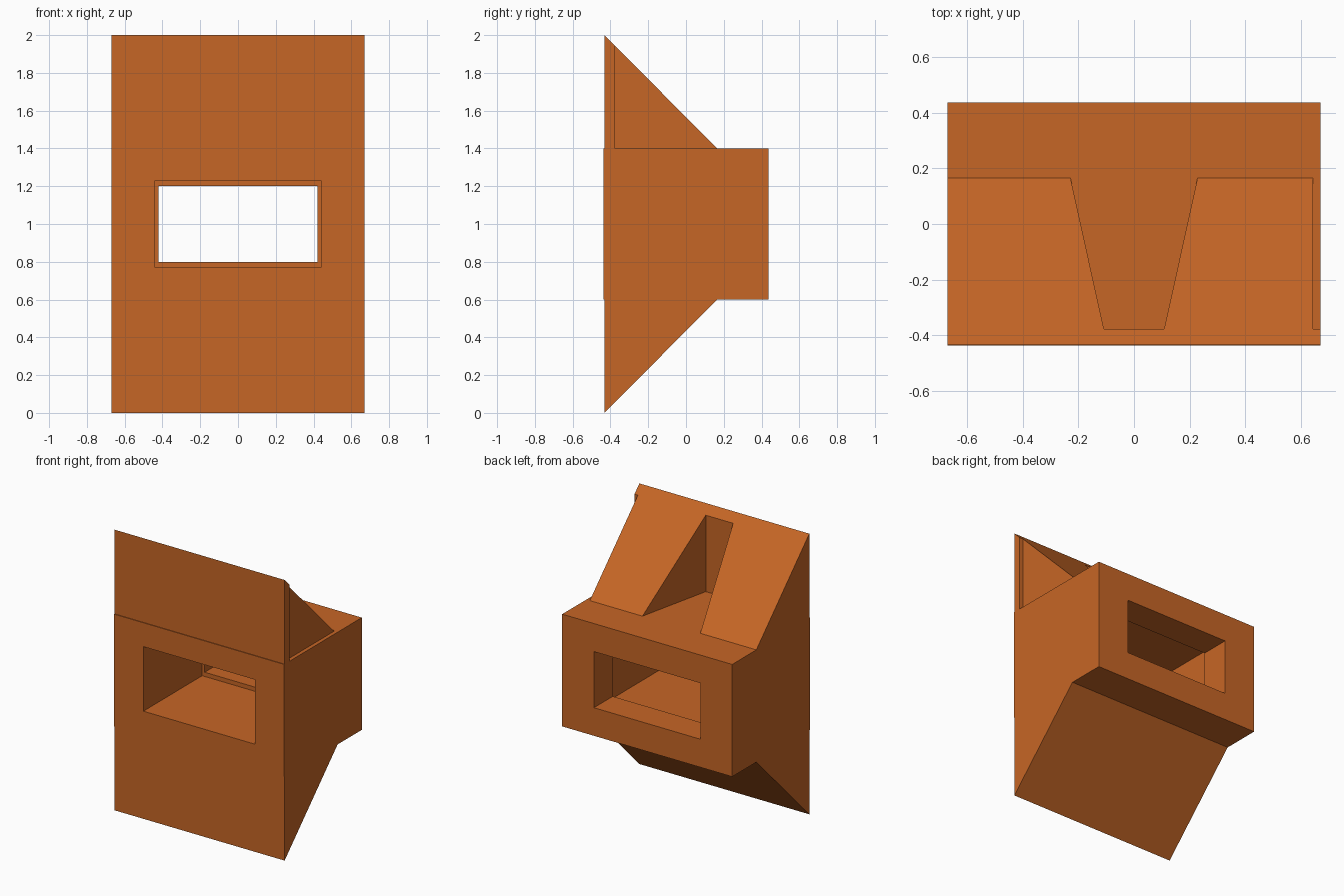
import bpy, bmesh
from mathutils import Vector

if "Cube" in bpy.data.objects:
    bpy.data.objects.remove(bpy.data.objects["Cube"])

orange = bpy.data.materials.new("burnt_orange")
orange.diffuse_color = (0.565, 0.133, 0.019, 1)
orange.use_nodes = True
orange.node_tree.nodes["Principled BSDF"].inputs["Base Color"].default_value = orange.diffuse_color

W = 0.67              # half width
FRONT, BACK = -0.437, 0.437
LOW, HIGH = 0.6, 1.4  # body bottom and top


def prism(name, outline, offset):
    """Closed solid made by extruding a flat outline along an offset."""
    bm = bmesh.new()
    face = bm.faces.new([bm.verts.new(p) for p in outline])
    new = bmesh.ops.extrude_face_region(bm, geom=[face])["geom"]
    bmesh.ops.translate(bm, vec=Vector(offset),
                        verts=[v for v in new if isinstance(v, bmesh.types.BMVert)])
    bmesh.ops.recalc_face_normals(bm, faces=bm.faces)
    mesh = bpy.data.meshes.new(name)
    bm.to_mesh(mesh)
    bm.free()
    mesh.materials.append(orange)
    obj = bpy.data.objects.new(name, mesh)
    bpy.context.collection.objects.link(obj)
    return obj


def box(name, x0, x1, y0, y1, z0, z1):
    return prism(name, [(x0, y0, z0), (x1, y0, z0), (x1, y1, z0), (x0, y1, z0)],
                 (0, 0, z1 - z0))


def cut(target, *cutters):
    """Subtract cutters from the target, then remove them."""
    bpy.context.view_layer.objects.active = target
    for cutter in cutters:
        cutter.hide_render = True
        mod = target.modifiers.new("cut", "BOOLEAN")
        mod.operation, mod.solver, mod.object = "DIFFERENCE", "EXACT", cutter
        bpy.ops.object.modifier_apply(modifier=mod.name)
        bpy.data.objects.remove(cutter)


def wedge(name, z_base, z_tip):
    """Triangular block, upright at the front and sloping at the back."""
    return prism(name, [(-W, -0.432, z_base), (-W, 0.165, z_base), (-W, -0.432, z_tip)],
                 (2 * W, 0, 0))


# Body with a stepped rectangular opening right through it
body = box("body", -W, W, FRONT, BACK, LOW, HIGH)
cut(body,
    box("opening_wide", -0.44, 0.44, FRONT - 0.1, 0.225, 0.77, 1.23),
    box("opening_narrow", -0.42, 0.42, 0.1, BACK + 0.1, 0.80, 1.20))

# Lower wedge
wedge("lower_wedge", LOW, 0.0)

# Upper wedge with a tapered slot and a shallow recess on the right side
upper = wedge("upper_wedge", HIGH, 2.0)
y0, y1 = -0.377, 0.265
taper = 0.12 * (y1 - 0.165) / (0.165 - y0)
half_back = 0.228 + taper
slot = prism("slot", [(-0.108, y0, HIGH - 0.1), (0.108, y0, HIGH - 0.1),
                      (half_back, y1, HIGH - 0.1), (-half_back, y1, HIGH - 0.1)],
             (0, 0, 0.9))
recess = box("recess", 0.643, W + 0.1, y0, 0.3, HIGH - 0.1, 2.2)
cut(upper, slot, recess)
